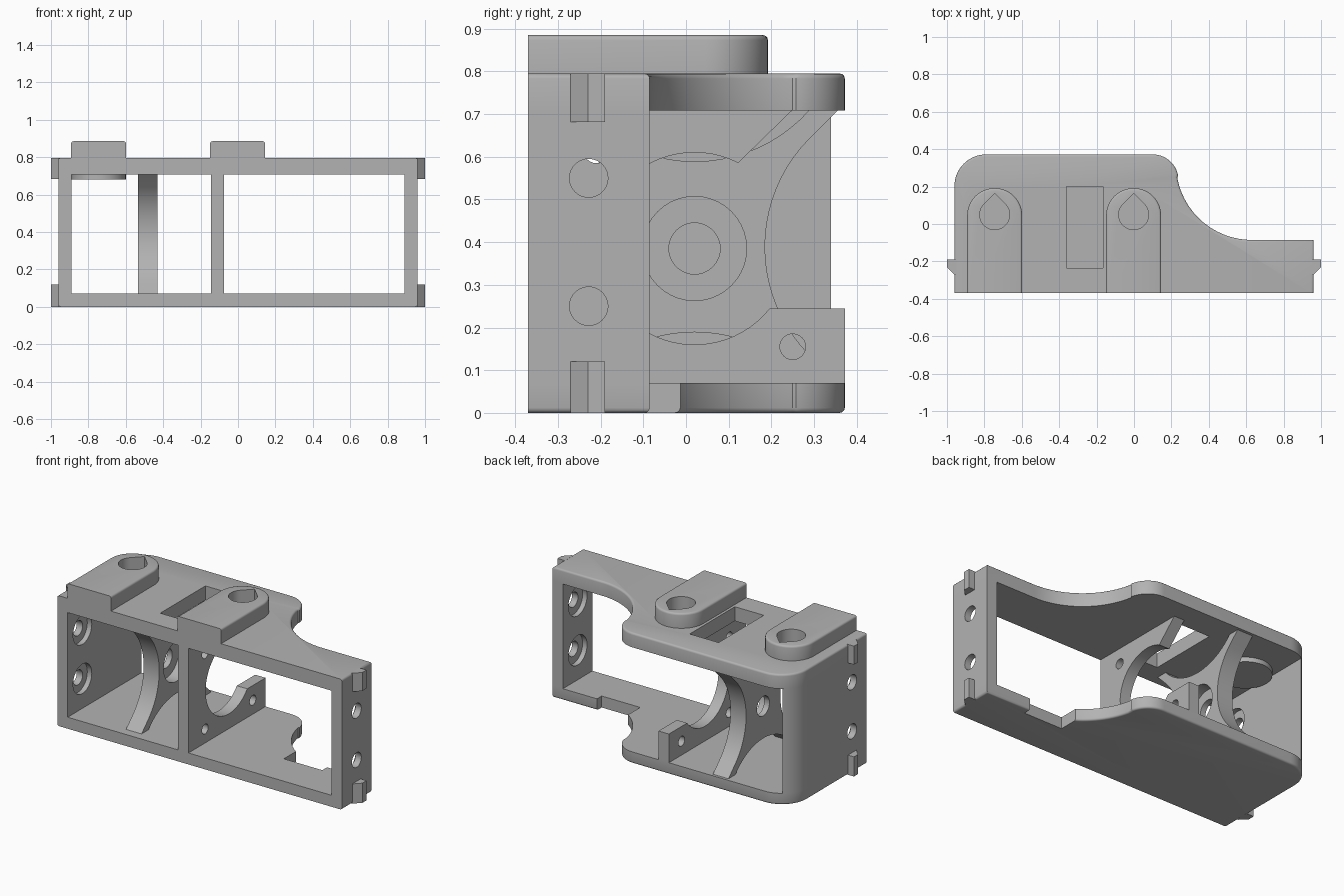
import bpy, bmesh
from math import sin, cos, radians, sqrt

if "Cube" in bpy.data.objects:
    bpy.data.objects.remove(bpy.data.objects["Cube"], do_unlink=True)

grey = bpy.data.materials.new("plain_grey")
grey.use_nodes = True
COLOUR = (0.45, 0.45, 0.45, 1)
grey.diffuse_color = COLOUR
grey.node_tree.nodes["Principled BSDF"].inputs["Base Color"].default_value = COLOUR

FRONT, BACK = -0.37, 0.372
FLOOR, CEIL, TOP, BOSS_TOP = 0.07, 0.708, 0.795, 0.885
END, INNER = 0.96, 0.89
BORE = (0.02, 0.385)          # shared bore axis (y, z)


def arc(c, r, a, b, n=16):
    return [(c[0] + r * cos(radians(a + (b - a) * i / n)),
             c[1] + r * sin(radians(a + (b - a) * i / n))) for i in range(n + 1)]


def circle(c, r, n=40):
    return arc(c, r, 0, 360, n)[:-1]


def rect(u0, v0, u1, v1):
    return [(u0, v0), (u1, v0), (u1, v1), (u0, v1)]


def prism(name, pts, lo, hi, axis="z", rim=None):
    """Extrude a profile along z (x, y) or x (y, z); rim rounds that level's edges."""
    bm = bmesh.new()
    put = (lambda p, w: (p[0], p[1], w)) if axis == "z" else (lambda p, w: (w, p[0], p[1]))
    face = bm.faces.new([bm.verts.new(put(p, lo)) for p in pts])
    ext = bmesh.ops.extrude_face_region(bm, geom=[face])["geom"]
    step = (0, 0, hi - lo) if axis == "z" else (hi - lo, 0, 0)
    bmesh.ops.translate(bm, vec=step, verts=[g for g in ext if isinstance(g, bmesh.types.BMVert)])
    bmesh.ops.recalc_face_normals(bm, faces=bm.faces)
    if rim is not None:
        edges = [e for e in bm.edges
                 if all(abs(v.co.z - rim) < 1e-4 for v in e.verts)
                 and not all(v.co.y < FRONT + 1e-4 for v in e.verts)]
        bmesh.ops.bevel(bm, geom=edges, offset=0.012, segments=3, profile=0.5, affect="EDGES")
    mesh = bpy.data.meshes.new(name)
    bm.to_mesh(mesh)
    bm.free()
    mesh.materials.append(grey)
    ob = bpy.data.objects.new(name, mesh)
    bpy.context.collection.objects.link(ob)
    return ob


def boolean(ob, other, mode="DIFFERENCE"):
    bpy.context.view_layer.objects.active = ob
    mod = ob.modifiers.new("bool", "BOOLEAN")
    mod.operation, mod.solver, mod.object = mode, "EXACT", other
    bpy.ops.object.modifier_apply(modifier=mod.name)
    bpy.data.objects.remove(other, do_unlink=True)


def cut(ob, pts, lo, hi, axis="z"):
    boolean(ob, prism("cutter", pts, lo, hi, axis))


parts = []

# Plate outline: rounded back corners sweeping down to a narrow right end
corner = (-0.79, BACK - 0.17)
outline = ([(-END, FRONT), (END, FRONT), (END, -0.085)]
           + arc((0.63, 0.32), 0.405, 270, 190, 24)
           + arc((0.10, BACK - 0.138), 0.138, 10, 90)
           + arc(corner, 0.17, 90, 180))

# Bottom plate with its back notch
bottom = prism("bottom_plate", outline, 0, FLOOR, rim=0)
cut(bottom, rect(0.40, -0.13, 0.66, 0.0), -0.1, 0.2)
parts.append(bottom)

# Top plate with two round-ended bosses, blind teardrop holes and a slot
top = prism("top_plate", outline, CEIL, TOP, rim=TOP)
boss_x = (-0.745, -0.002)
for x in boss_x:
    shape = [(x - 0.147, FRONT), (x + 0.147, FRONT)] + arc((x, 0.045), 0.147, 0, 180, 24)
    boolean(top, prism("boss", shape, TOP - 0.04, BOSS_TOP, rim=BOSS_TOP), "UNION")
for x in boss_x:
    teardrop = arc((x, 0.05), 0.08, 135, 405, 30) + [(x, 0.163)]
    cut(top, teardrop, CEIL + 0.02, 1)
cut(top, rect(-0.36, -0.235, -0.165, 0.2), 0.6, 0.9)
parts.append(top)

# Shallow pad below the left-hand boss
parts.append(prism("boss_pad", circle((boss_x[0], 0.045), 0.145), 0.68, CEIL))

# End walls
left_profile = [(-END, FRONT), (-INNER, FRONT)] + arc(corner, 0.17, 126, 180)
right_profile = rect(INNER, FRONT, END, -0.085)
for name, profile, side in (("deep_end_wall", left_profile, -1),
                            ("short_end_wall", right_profile, 1)):
    wall = prism(name, profile, FLOOR, CEIL)
    for z in (0.25, 0.55):
        spot = (-0.228, z)
        cut(wall, circle(spot, 0.045), *sorted((side * 0.8, side * 1.1)), "x")
        cut(wall, circle(spot, 0.09), *sorted((side * 0.8, side * 0.92)), "x")
    parts.append(wall)
    # Wedge lugs at the top and bottom of each end
    for label, lo, hi in (("lower", 0, 0.12), ("upper", 0.682, TOP)):
        lug = [(side * (END - 0.01), -0.19), (side, -0.19),
               (side, -0.23), (side * END, -0.27), (side * (END - 0.01), -0.27)]
        parts.append(prism(f"{name}_{label}_lug", lug, lo, hi))

# Middle wall with an open round cradle and screw holes
profile = ([(FRONT, FLOOR), (BACK, FLOOR), (BACK, 0.245)]
           + arc(BORE, 0.225, -38.5, -297, 48)
           + [(0.248, CEIL), (FRONT, CEIL)])
middle = prism("middle_wall", profile, -0.145, -0.075, "x")
for y, z in ((0.25, 0.155), (-0.21, 0.155), (-0.21, 0.615)):
    cut(middle, circle((y, z), 0.03, 24), -0.3, 0.1, "x")
parts.append(middle)

# Four-armed bearing rib, scalloped on every side
half = (CEIL - FLOOR) / 2
mid_z = (CEIL + FLOOR) / 2
R = 0.36
reach = sqrt(R * R - (0.56 - half) ** 2)
tilt = 44.0
side_arc = arc((0.525, 0), R, 180 + tilt, 180 - tilt, 20)
foot = side_arc[-1][0] + half - side_arc[-1][1]
spread = 90 - 48.2
top_arc = arc((0, 0.56), R, -spread, -180 + spread, 20)[1:-1]
loop = ([(foot, -half)] + side_arc + [(foot, half), (reach, half)]
        + top_arc + [(-reach, half)])
loop += [(-u, -v) for u, v in loop]
rib = prism("bearing_rib", [(BORE[0] + u, mid_z + v) for u, v in loop], -0.535, -0.43, "x")
cut(rib, circle(BORE, 0.06), -0.7, -0.3, "x")
cut(rib, circle(BORE, 0.122), -0.5, -0.3, "x")
parts.append(rib)

# Smooth the curved faces, keep the machined edges crisp
bpy.ops.object.select_all(action="DESELECT")
for ob in parts:
    ob.select_set(True)
bpy.context.view_layer.objects.active = parts[0]
bpy.ops.object.shade_smooth_by_angle(angle=radians(32))
